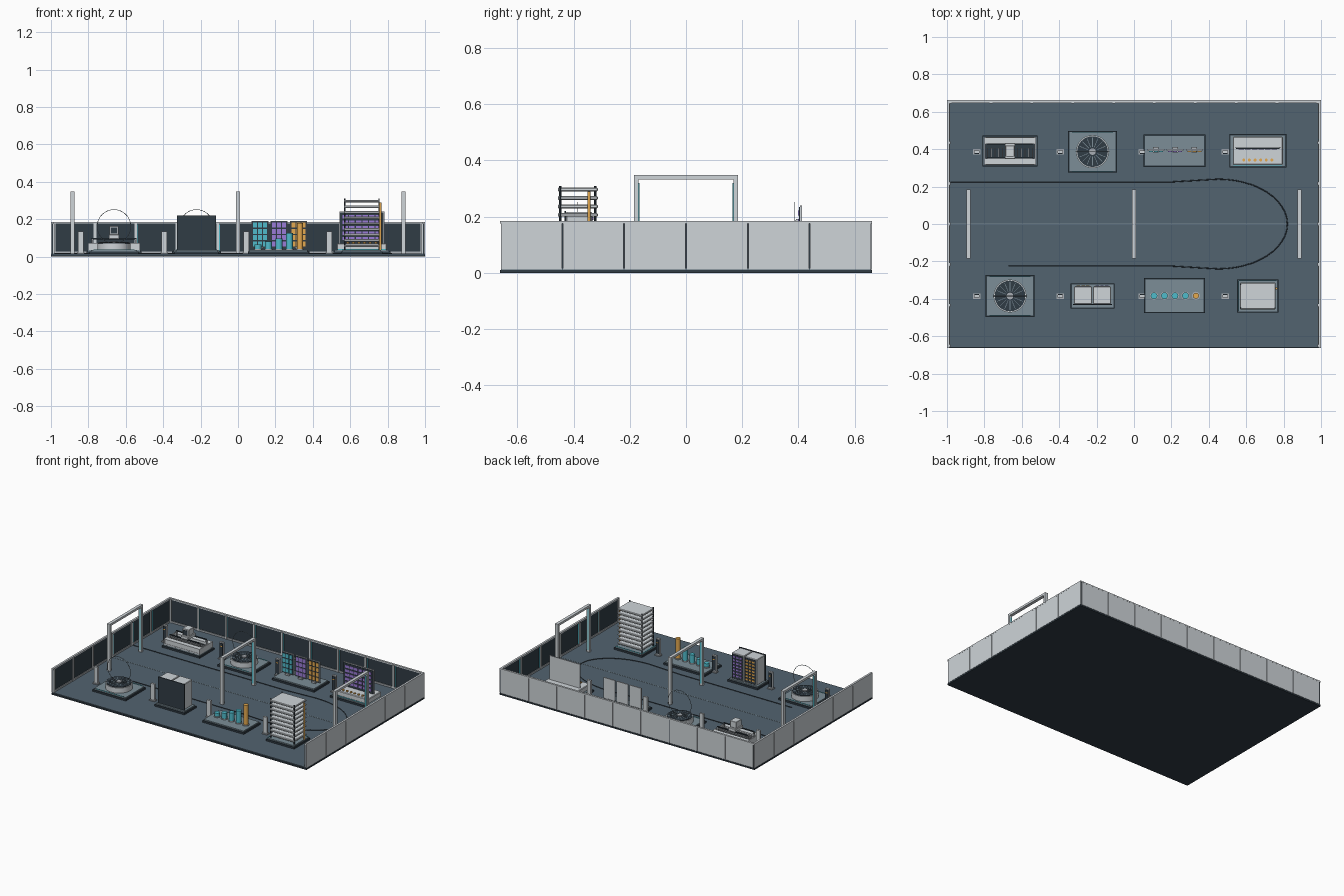
import bpy, bmesh, math
from mathutils import Matrix, Vector

if "Cube" in bpy.data.objects:
    bpy.data.objects.remove(bpy.data.objects["Cube"])

COL = dict(light=(.62, .66, .69), dark=(.03, .045, .06), floor=(.085, .125, .16), slate=(.2, .27, .31),
           steel=(.4, .43, .46), teal=(.08, .5, .6), purple=(.33, .2, .68), orange=(.78, .4, .08))
MATS = {}
for k, c in COL.items():
    m = bpy.data.materials.new(k)
    m.diffuse_color = (*c, 1)
    m.use_nodes = True
    m.node_tree.nodes["Principled BSDF"].inputs["Base Color"].default_value = m.diffuse_color
    MATS[k] = m


def finish(name, bm, mat, smooth=False):
    me = bpy.data.meshes.new(name)
    bm.to_mesh(me)
    bm.free()
    ob = bpy.data.objects.new(name, me)
    bpy.context.collection.objects.link(ob)
    me.materials.append(MATS[mat])
    if smooth:
        bpy.context.view_layer.objects.active = ob
        ob.select_set(True)
        bpy.ops.object.shade_smooth_by_angle(angle=math.radians(35))
        ob.select_set(False)
    return ob


def boxes(name, mat, items, bevel=0):
    """Each item: centre x, centre y, bottom z, size x, size y, height, optional turn about z."""
    bm = bmesh.new()
    for x, y, z, sx, sy, h, *a in items:
        M = Matrix.Translation((x, y, z + h / 2)) @ Matrix.Rotation(a[0] if a else 0, 4, 'Z')
        bmesh.ops.create_cube(bm, size=1, matrix=M @ Matrix.Diagonal((sx, sy, h, 1)))
    if bevel:
        bmesh.ops.bevel(bm, geom=bm.edges[:], offset=bevel, segments=1, affect='EDGES')
    return finish(name, bm, mat)


def cyls(name, mat, items, n=32):
    """Each item: x, y, bottom z, radius, height."""
    bm = bmesh.new()
    for x, y, z, r, h in items:
        bmesh.ops.create_cone(bm, cap_ends=True, segments=n, radius1=r, radius2=r, depth=h,
                              matrix=Matrix.Translation((x, y, z + h / 2)))
    return finish(name, bm, mat, True)


def tube(name, mat, pts, r, cyclic=False):
    cu = bpy.data.curves.new(name, 'CURVE')
    cu.dimensions = '3D'
    cu.bevel_depth, cu.bevel_resolution = r, 1
    sp = cu.splines.new('POLY')
    sp.points.add(len(pts) - 1)
    for p, co in zip(sp.points, pts):
        p.co = (*co, 1)
    sp.use_cyclic_u = cyclic
    cu.materials.append(MATS[mat])
    bpy.context.collection.objects.link(bpy.data.objects.new(name, cu))


def plinth(name, x, y, sx, sy):
    boxes(name + "_plinth", 'dark', [(x, y, F, sx, sy, .012)])
    boxes(name + "_plinth_top", 'slate', [(x, y, F + .012, sx - .014, sy - .014, .008)])


def tiles(name, mat, x, y, z, w, h, nx, nz, fx=.78, fz=.78):
    """Grid of lit cells on an upright panel."""
    boxes(name, mat, [(x + w * ((i + .5) / nx - .5), y, z + h * (j + (1 - fz) / 2) / nz,
                       w / nx * fx, .004, h / nz * fz) for i in range(nx) for j in range(nz)])


F, B = .015, .035      # floor level, plinth top level
HX, HY = 1.0, .662

# Floor slab
boxes("base_slab", 'dark', [(0, 0, 0, 2, 2 * HY, .010)])
boxes("floor", 'floor', [(0, 0, .010, 1.992, 2 * HY - .008, F - .010)])

# Three walls: outer plates, dark liner, pilasters, light strips, cap and skirting
P = .22
xs = [(i - 4) * P for i in range(9)]
ys = [(i - 2.5) * P for i in range(6)]
boxes("wall_outer_panels", 'light',
      [(x, HY - .004, .012, P - .004, .007, .165) for x in xs] +
      [(s * (HX - .004), y, .012, .007, P - .004, .165) for s in (-1, 1) for y in ys])
boxes("wall_liner", 'dark', [(0, HY - .0085, .012, 1.99, .005, .165)] +
      [(s * (HX - .0085), 0, .012, .005, 2 * HY - .006, .165) for s in (-1, 1)])
boxes("wall_cap", 'light', [(0, HY - .007, .176, 2, .014, .009)] +
      [(s * (HX - .007), -.007, .176, .014, 2 * HY - .014, .009) for s in (-1, 1)])
boxes("wall_skirting", 'steel', [(0, HY - .013, F, 1.98, .006, .012)] +
      [(s * (HX - .013), 0, F, .006, 2 * HY - .02, .012) for s in (-1, 1)])
px = [(i - 4.5) * P for i in range(10)]
py = [(i - 3) * P for i in range(7)]
boxes("wall_pilasters", 'light', [(x * .993, HY - .014, F, .014, .010, .163) for x in px] +
      [(s * (HX - .014), y * .985, F, .010, .014, .163) for s in (-1, 1) for y in py])
boxes("wall_light_strips", 'teal', [(x + .011, HY - .013, .03, .005, .006, .142) for x in px[:-1]] +
      [(s * (HX - .013), y + .012, .03, .006, .005, .142) for s in (-1, 1) for y in py[:-1]])

# Guide track inlaid in the floor
path = [(-.98, .225), (.2, .225)]
path += [(.45 + .37 * math.sin(t), .24 * math.cos(t)) for t in [math.pi * i / 24 for i in range(25)]]
path += [(.2, -.225), (-.67, -.225)]
tube("guide_track", 'dark', [(x, y, F + .001) for x, y in path], .003)
boxes("aisle_line", 'slate', [(0, 0, F, 1.96, .004, .001)])

# Portal gates over the aisle
gates = (-.885, 0, .885)
boxes("gate_frames", 'light', [(g, s * .177, F, .022, .017, .333) for g in gates for s in (-1, 1)] +
      [(g, 0, .333, .022, .337, .015) for g in gates])
boxes("gate_light_strips", 'teal', [(g, s * .167, .03, .008, .004, .29) for g in gates for s in (-1, 1)])

# Information posts, screens facing the aisle
posts = [(x, s) for x in (-.84, -.395, .045, .487) for s in (-1, 1)]
boxes("info_posts", 'light', [(x, s * .386, F, .030, .014, .120) for x, s in posts])
boxes("info_post_feet", 'steel', [(x, s * .386, F, .040, .030, .006) for x, s in posts])
boxes("info_post_screens", 'dark', [(x, s * .377, .030, .024, .004, .098) for x, s in posts])
boxes("info_post_lights", 'orange', [(x, s * .3745, .105, .014, .002, .006) for x, s in posts])

# Turntable exhibits with an upright hoop
for name, x, y in (("front_turntable", -.663, -.385), ("rear_turntable", -.222, .387)):
    plinth(name, x, y, .262, .222)
    cyls(name + "_drum", 'light', [(x, y, B, .088, .036)])
    cyls(name + "_deck", 'dark', [(x, y, B + .036, .082, .004)])
    boxes(name + "_spokes", 'slate', [(x + .05 * math.cos(a), y + .05 * math.sin(a), B + .038, .05, .003, .004, a)
                                      for a in [math.pi * i / 8 for i in range(16)]])
    cyls(name + "_hub", 'steel', [(x, y, B + .038, .018, .008)], 20)
    tube(name + "_hoop", 'slate', [(x + .09 * math.cos(t), y, .161 + .09 * math.sin(t))
                                   for t in [math.pi * i / 24 for i in range(48)]], .0016, True)
    boxes(name + "_edge_lights", 'teal', [(x, y + s * .104, B, .22, .003, .003) for s in (-1, 1)])

# Carriage machine in a tray
x, y = -.663, .39
plinth("machine", x, y, .295, .165)
boxes("machine_tray", 'light', [(x, y, B, .28, .15, .008)] +
      [(x, y + s * .056, B, .28, .034, .038) for s in (-1, 1)] +
      [(x + s * .136, y, B, .008, .15, .038) for s in (-1, 1)])
boxes("machine_bed", 'dark', [(x, y, B + .008, .264, .078, .012)])
boxes("machine_bars", 'steel', [(x - .12 + i * .02, y - .01, B + .02, .006, .055, .012) for i in range(13)])
boxes("machine_rails", 'dark', [(x, y + s * .036, .092, .24, .007, .007) for s in (-1, 1)])
boxes("machine_rail_supports", 'steel', [(x + a * .117, y + s * .036, B, .008, .008, .058)
                                         for a in (-1, 1) for s in (-1, 1)])
boxes("machine_carriage", 'light', [(x, y, .095, .055, .085, .022), (x, y, .117, .048, .06, .045)], .002)
boxes("machine_carriage_window", 'dark', [(x, y - .031, .122, .034, .004, .032)])

# Three tile screens
plinth("screens", .217, .392, .33, .172)
sx = (.117, .220, .323)
boxes("screen_backs", 'light', [(x, .396, .045, .090, .008, .146) for x in sx])
boxes("screen_faces", 'dark', [(x, .391, .048, .085, .004, .140) for x in sx])
boxes("screen_stands", 'steel', [(x, .396, B, .03, .03, .012) for x in sx])
for x, c in zip(sx, ('teal', 'purple', 'orange')):
    tiles(c + "_screen_tiles", c, x, .388, .050, .080, .136, 3, 4)

# Control desk with display
x = .662
plinth("desk", x, .392, .305, .178)
boxes("desk_body", 'light', [(x, .392, B, .268, .150, .036)], .004)
boxes("desk_display_back", 'light', [(x, .409, B + .03, .240, .007, .175)])
boxes("desk_display_face", 'dark', [(x, .404, B + .036, .232, .004, .164)])
tiles("desk_display_cells", 'purple', x, .401, .082, .21, .145, 6, 5, .84, .62)
cyls("desk_buttons", 'orange', [(x - .075 + i * .03, .342, B + .034, .008, .008) for i in range(6)], 12)
boxes("desk_edge_light", 'teal', [(x, .315, B, .26, .003, .004)])

# Twin cabinets
plinth("cabinets", -.221, -.385, .235, .135)
cx = ((-.171, 'purple'), (-.272, 'orange'))
boxes("cabinet_bodies", 'light', [(x, -.381, B, .096, .092, .182) for x, c in cx], .003)
boxes("cabinet_rear_plate", 'dark', [(-.221, -.430, B, .208, .006, .185)])
boxes("cabinet_doors", 'dark', [(x, -.334, B + .006, .086, .004, .170) for x, c in cx])
for x, c in cx:
    tiles(c + "_cabinet_lights", c, x, -.331, .05, .076, .155, 3, 7, .7, .5)

# Rising column chart
plinth("columns", .217, -.383, .325, .188)
hs = (.03, .045, .062, .09)
cx = [.107 + i * .056 for i in range(5)]
cyls("column_feet", 'steel', [(x, -.384, B, .022, .006) for x in cx], 16)
cyls("teal_columns", 'teal', [(x, -.384, B, .018, h) for x, h in zip(cx, hs)], 16)
cyls("orange_column", 'orange', [(cx[4], -.384, B, .016, .145)], 16)

# Stacked plate tower on corner rods
x, y = .662, -.385
plinth("tower", x, y, .22, .178)
boxes("tower_plates", 'light', [(x, y, .050 + i * .030, .190, .142, .013) for i in range(9)], .003)
cyls("tower_rods", 'dark', [(x + a * .092, y + s * .062, B, .004, .275) for a, s in ((-1, -1), (-1, 1), (1, -1))], 10)
cyls("tower_riser", 'orange', [(x + .099, y + .040, B, .006, .255)], 12)
boxes("tower_edge_light", 'teal', [(x, y + .082, B, .2, .003, .004), (x - .103, y, B, .003, .16, .004)])
